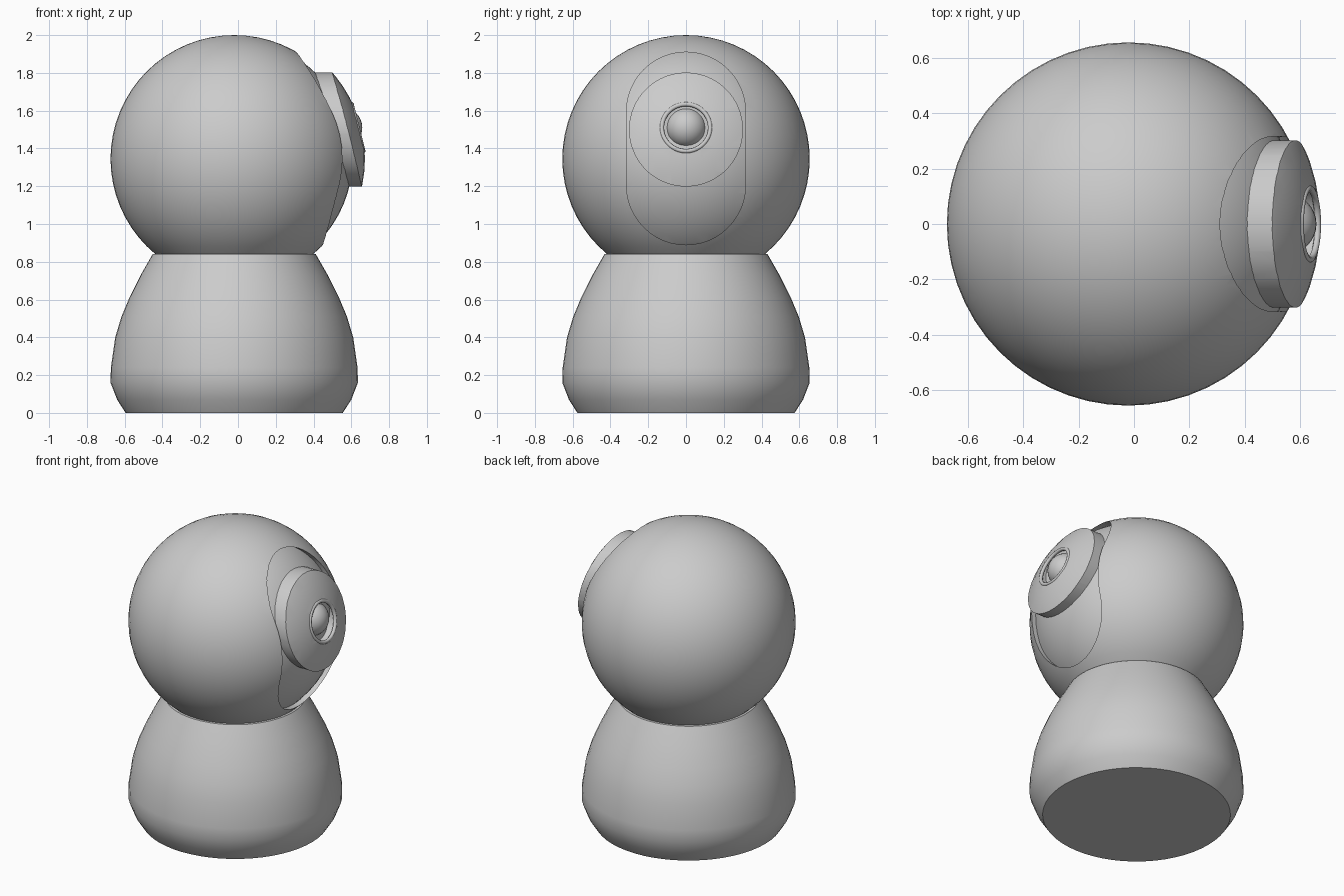
import bpy, bmesh, math
from mathutils import Vector

if "Cube" in bpy.data.objects:
    bpy.data.objects.remove(bpy.data.objects["Cube"])

CX, CZ, R = -0.02, 1.345, 0.655      # head ball centre and radius


def smooth(obj, angle=35):
    bpy.ops.object.select_all(action='DESELECT')
    bpy.context.view_layer.objects.active = obj
    obj.select_set(True)
    bpy.ops.object.shade_smooth_by_angle(angle=math.radians(angle))


def mesh_object(name, bm):
    bmesh.ops.recalc_face_normals(bm, faces=bm.faces)
    me = bpy.data.meshes.new(name)
    bm.to_mesh(me)
    bm.free()
    obj = bpy.data.objects.new(name, me)
    bpy.context.collection.objects.link(obj)
    return obj


def ball(name, r, x=CX, z=CZ, seg=56, rings=32):
    bm = bmesh.new()
    bmesh.ops.create_uvsphere(bm, u_segments=seg, v_segments=rings, radius=r)
    bmesh.ops.translate(bm, vec=(x, 0, z), verts=bm.verts)
    return mesh_object(name, bm)


def prism_x(name, outline, x0, x1):
    """Extrude a (y, z) outline along x."""
    bm = bmesh.new()
    a = [bm.verts.new((x0, y, z)) for y, z in outline]
    b = [bm.verts.new((x1, y, z)) for y, z in outline]
    bm.faces.new(a)
    bm.faces.new(b)
    n = len(a)
    for i in range(n):
        bm.faces.new((a[i], a[(i + 1) % n], b[(i + 1) % n], b[i]))
    return mesh_object(name, bm)


def stadium(r, z_low, z_high, n=24):
    """Upright rounded slot; a circle when both centres match."""
    shift = 0 if z_low != z_high else 0.5
    pts = []
    for base, z in ((0, z_high), (math.pi, z_low)):
        for i in range(n + (1 if shift == 0 else 0)):
            t = base + math.pi * (i + shift) / n
            pts.append((r * math.cos(t), z + r * math.sin(t)))
    return pts


def boolean(obj, cutter, op):
    mod = obj.modifiers.new("cut", 'BOOLEAN')
    mod.object, mod.operation, mod.solver = cutter, op, 'EXACT'
    bpy.context.view_layer.objects.active = obj
    bpy.ops.object.modifier_apply(modifier=mod.name)
    bpy.data.objects.remove(cutter)


def lathe(name, profile, x, seg=56):
    bm = bmesh.new()
    rings = [[bm.verts.new((x + r * math.cos(2 * math.pi * i / seg),
                            r * math.sin(2 * math.pi * i / seg), z))
              for i in range(seg)] for r, z in profile]
    for a, b in zip(rings, rings[1:]):
        for i in range(seg):
            j = (i + 1) % seg
            bm.faces.new((a[i], a[j], b[j], b[i]))
    bm.faces.new(rings[0])
    bm.faces.new(rings[-1])
    return mesh_object(name, bm)


# Base: bell-shaped foot
base = lathe("base", [(0.575, 0.0), (0.62, 0.07), (0.655, 0.16), (0.653, 0.24),
                      (0.63, 0.40), (0.597, 0.51), (0.555, 0.61),
                      (0.495, 0.73), (0.432, 0.84)], CX)
smooth(base)

# Head: ball with a flat underside and a shallow rounded slot
head = ball("head", R)
bm = bmesh.new()
bm.from_mesh(head.data)
cut = bmesh.ops.bisect_plane(bm, geom=bm.verts[:] + bm.edges[:] + bm.faces[:],
                             plane_co=Vector((0, 0, 0.842)),
                             plane_no=Vector((0, 0, 1)), clear_inner=True)
bmesh.ops.holes_fill(bm, edges=[e for e in bm.edges if e.is_boundary])
bmesh.ops.recalc_face_normals(bm, faces=bm.faces)
bm.to_mesh(head.data)
bm.free()
slot = prism_x("slot_cutter", stadium(0.315, 1.205, 1.595), 0.1, 1.0)
boolean(slot, ball("slot_floor", R - 0.028), 'DIFFERENCE')
boolean(head, slot, 'DIFFERENCE')
smooth(head)

# Lens housing: round plug with a domed face and a central well
housing = prism_x("lens_housing", stadium(0.302, 1.5, 1.5), 0.36, 1.0)
boolean(housing, ball("housing_dome", 0.692), 'INTERSECT')
boolean(housing, prism_x("well_cutter", stadium(0.135, 1.51, 1.51), 0.59, 1.0),
        'DIFFERENCE')
smooth(housing)

# Lens ring and glass
bpy.ops.mesh.primitive_torus_add(location=(0.632, 0, 1.51),
                                 rotation=(0, math.radians(76), 0),
                                 major_radius=0.128, minor_radius=0.012,
                                 major_segments=40, minor_segments=8)
ring = bpy.context.object
ring.name = "lens_ring"
smooth(ring, 60)
glass = ball("lens_glass", 0.108, 0.55, 1.51, 32, 16)
smooth(glass)
